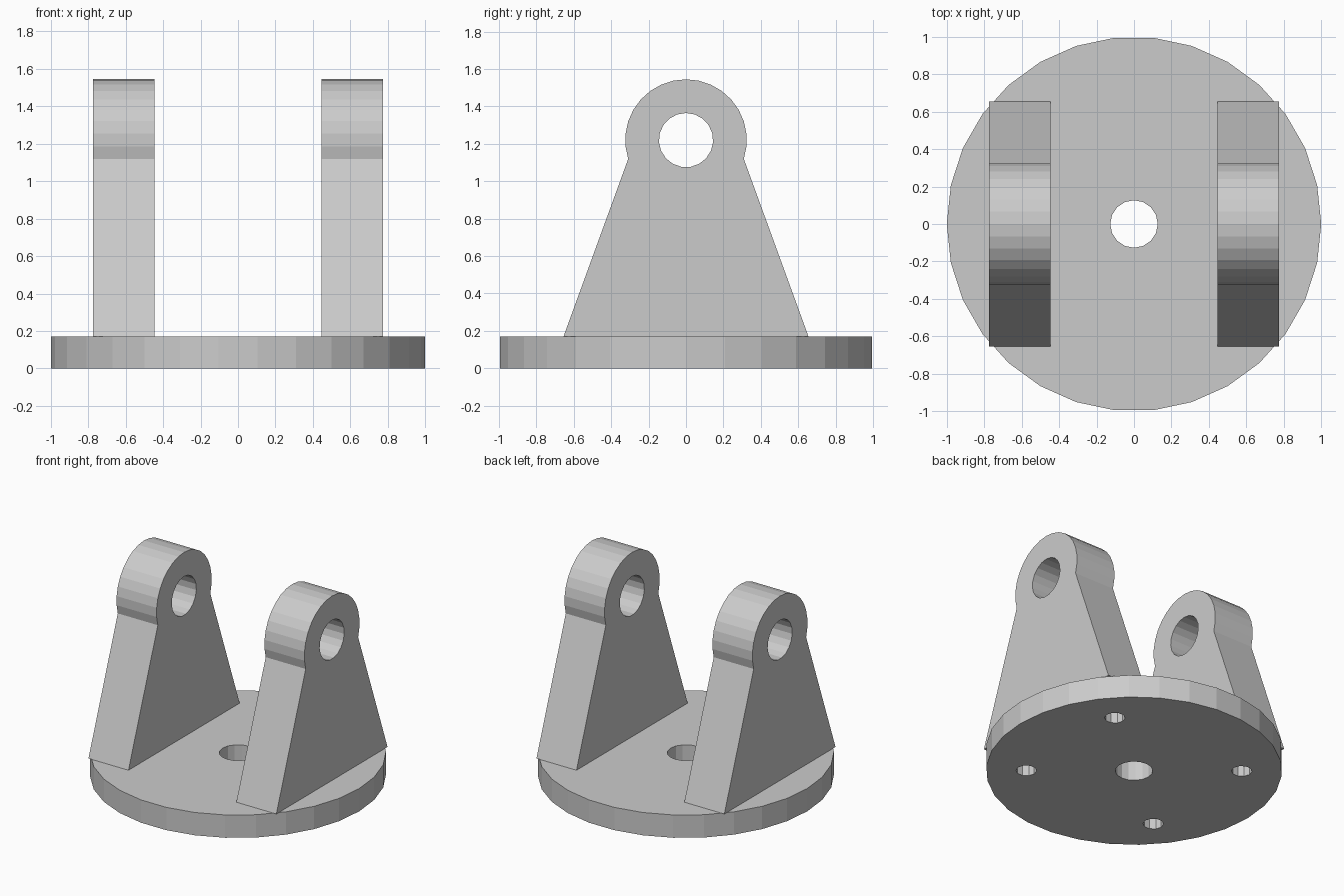
import bpy
from math import sin, cos, radians, pi
from mathutils import Matrix

if "Cube" in bpy.data.objects:
    bpy.data.objects.remove(bpy.data.objects["Cube"])


def circle(cx, cy, r, n, start=0.0):
    return [(cx + r * cos(start + 2 * pi * i / n), cy + r * sin(start + 2 * pi * i / n))
            for i in range(n)]


def plate(name, outlines, thickness, matrix):
    """Extrude filled 2D outlines (inner loops become holes) into a flat-shaded mesh."""
    curve = bpy.data.curves.new(name + "_profile", 'CURVE')
    curve.dimensions = '2D'
    curve.fill_mode = 'BOTH'
    curve.extrude = thickness / 2
    for pts in outlines:
        sp = curve.splines.new('POLY')
        sp.points.add(len(pts) - 1)
        for p, (x, y) in zip(sp.points, pts):
            p.co = (x, y, 0, 1)
        sp.use_cyclic_u = True
    temp = bpy.data.objects.new(name + "_profile", curve)
    bpy.context.collection.objects.link(temp)
    deps = bpy.context.evaluated_depsgraph_get()
    mesh = bpy.data.meshes.new_from_object(temp.evaluated_get(deps))
    bpy.data.objects.remove(temp)
    mesh.name = name
    mesh.transform(matrix)
    for f in mesh.polygons:
        f.use_smooth = False
    obj = bpy.data.objects.new(name, mesh)
    bpy.context.collection.objects.link(obj)
    return obj


BASE_H = 0.17

# Round base with centre bore and four screw holes hidden below the lugs
holes = [circle(sx * 0.56, sy * 0.465, 0.07, 10) for sx in (-1, 1) for sy in (-1, 1)]
plate("base_disc", [circle(0, 0, 1.0, 30), circle(0, 0, 0.127, 16)] + holes,
      BASE_H, Matrix.Translation((0, 0, BASE_H / 2)))

# Tapered lugs with a rounded eye: profile drawn in y-z, extruded along x
eye_z, eye_r = 1.22, 0.325
profile = [(-0.655, BASE_H), (0.655, BASE_H)]
profile += [(eye_r * cos(radians(a)), eye_z + eye_r * sin(radians(a)))
            for a in range(-18, 199, 12)]
yz_plane = Matrix(((0, 0, 1, 0), (1, 0, 0, 0), (0, 1, 0, 0), (0, 0, 0, 1)))
for side, x in (("left", -0.61), ("right", 0.61)):
    plate(side + "_lug", [profile, circle(0, eye_z, 0.145, 19, pi / 2)],
          0.33, Matrix.Translation((x, 0, 0)) @ yz_plane)
